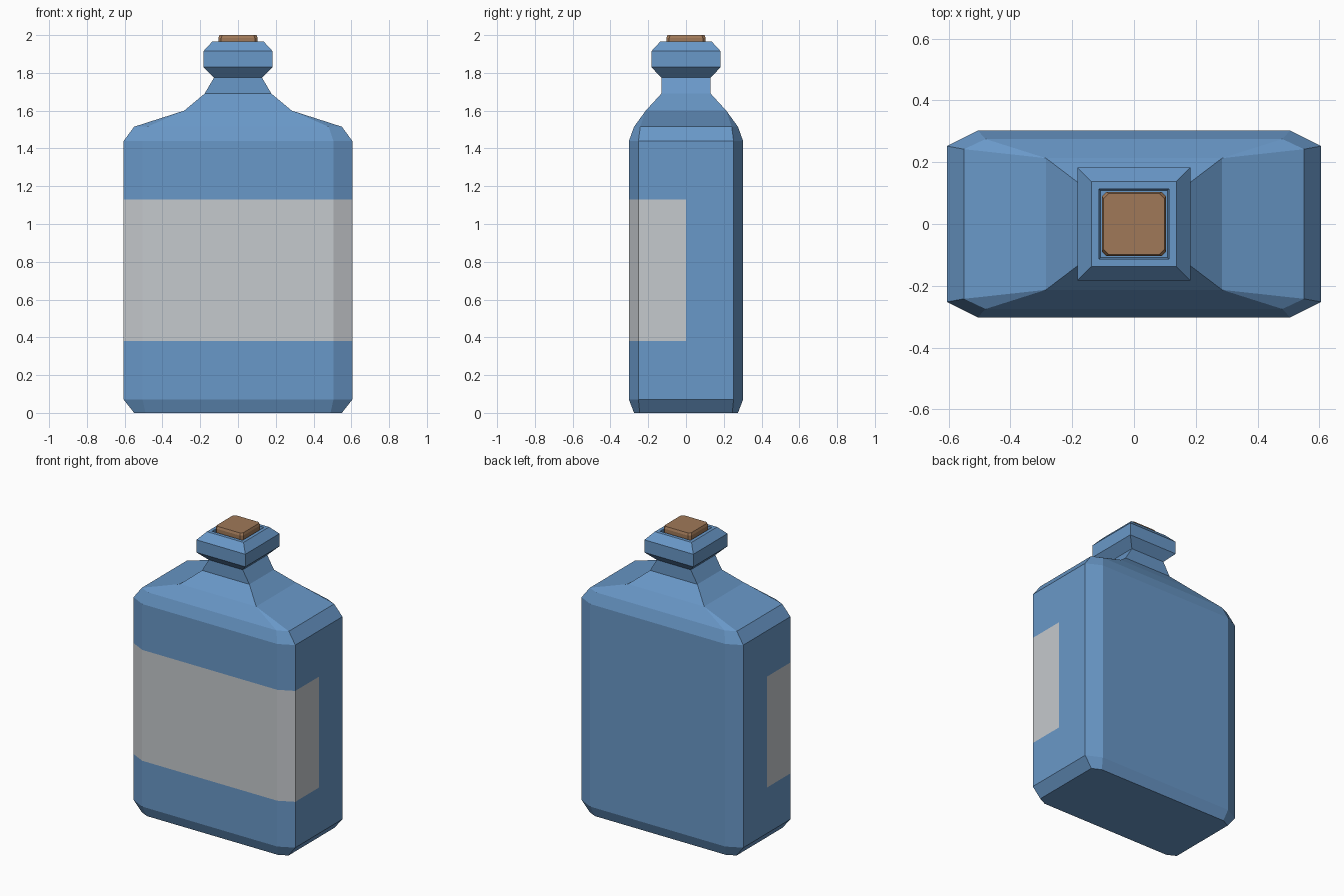
import bpy, bmesh

if "Cube" in bpy.data.objects:
    bpy.data.objects.remove(bpy.data.objects["Cube"])


def material(name, rgb):
    m = bpy.data.materials.new(name)
    m.diffuse_color = (*rgb, 1)
    m.use_nodes = True
    m.node_tree.nodes["Principled BSDF"].inputs["Base Color"].default_value = m.diffuse_color
    return m


blue = material("blue glass", (0.141, 0.314, 0.578))
paper = material("label grey", (0.56, 0.585, 0.61))
brown = material("cork brown", (0.35, 0.19, 0.098))


def ring(bm, z, hx, hy, cx=0, cy=0):
    """Rectangle with cut corners; a zero cut gives a plain rectangle."""
    pts = [(hx - cx, -hy), (hx, cy - hy), (hx, hy - cy), (hx - cx, hy),
           (cx - hx, hy), (-hx, hy - cy), (-hx, cy - hy), (cx - hx, -hy)]
    return [bm.verts.new((x, y, z)) for x, y in pts]


def loft(bm, sections):
    rings = [ring(bm, *s) for s in sections]
    for a, b in zip(rings, rings[1:]):
        for i in range(8):
            j = (i + 1) % 8
            bm.faces.new((a[i], a[j], b[j], b[i]))
    bm.faces.new(rings[0][::-1])
    bm.faces.new(rings[-1])
    bmesh.ops.remove_doubles(bm, verts=bm.verts[:], dist=1e-5)
    bmesh.ops.recalc_face_normals(bm, faces=bm.faces[:])


def finish(bm, name, mats):
    me = bpy.data.meshes.new(name)
    bm.to_mesh(me)
    bm.free()
    for m in mats:
        me.materials.append(m)
    ob = bpy.data.objects.new(name, me)
    bpy.context.collection.objects.link(ob)
    return ob


def cut(bm, faces, co, no):
    geom = set(faces)
    for f in faces:
        geom.update(f.edges)
        geom.update(f.verts)
    bmesh.ops.bisect_plane(bm, geom=list(geom), dist=1e-5, plane_co=co, plane_no=no)


# Bottle: body, shoulders, neck, lip and mouth recess
bm = bmesh.new()
loft(bm, [
    (0.0, 0.55, 0.275, 0.06, 0.03),
    (0.07, 0.605, 0.302, 0.10, 0.05),
    (1.44, 0.605, 0.302, 0.10, 0.05),
    (1.515, 0.55, 0.275, 0.07, 0.033),
    (1.60, 0.285, 0.213),
    (1.69, 0.177, 0.131),
    (1.775, 0.127, 0.131),
    (1.83, 0.183, 0.183),
    (1.915, 0.183, 0.183),
    (1.965, 0.137, 0.137),
    (1.965, 0.114, 0.114),
    (1.88, 0.108, 0.108),
])

# Label: band around the front half of the body
LOW, HIGH = 0.38, 1.13
for z in (LOW, HIGH):
    cut(bm, bm.faces[:], (0, 0, z), (0, 0, 1))
band = [f for f in bm.faces if LOW < f.calc_center_median().z < HIGH]
cut(bm, band, (0, 0, 0), (0, 1, 0))
for f in bm.faces:
    c = f.calc_center_median()
    f.material_index = int(LOW < c.z < HIGH and c.y < -0.01)
finish(bm, "bottle", [blue, paper])

# Cork: square stopper with bevelled edges
bm = bmesh.new()
loft(bm, [
    (1.88, 0.104, 0.104, 0.015, 0.015),
    (1.985, 0.104, 0.104, 0.015, 0.015),
    (2.0, 0.098, 0.098, 0.015, 0.015),
])
finish(bm, "cork", [brown])
